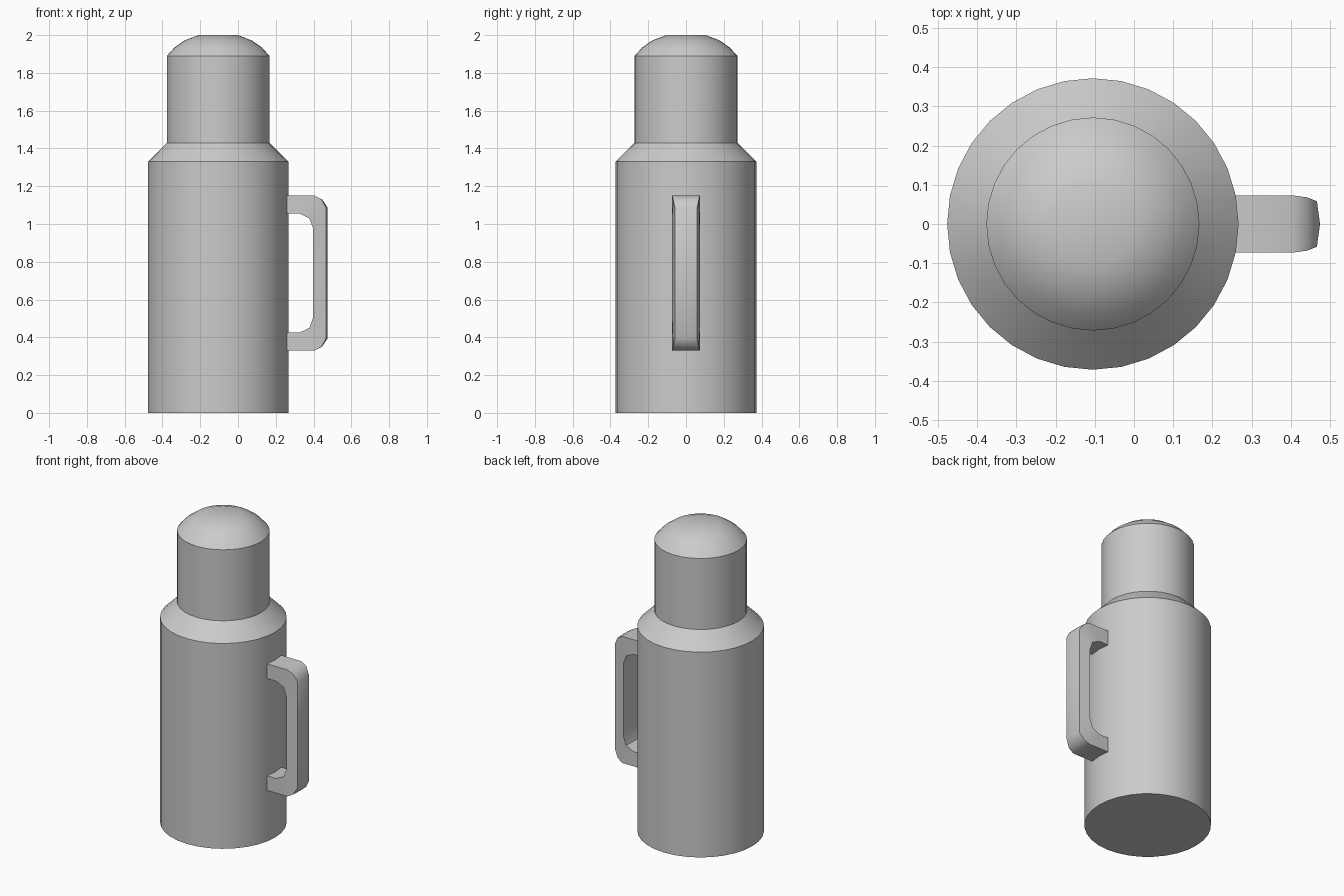
import bpy, bmesh, math

cube = bpy.data.objects.get("Cube")
if cube:
    bpy.data.objects.remove(cube, do_unlink=True)

AXIS_X = -0.105
SIDES = 32

grey = bpy.data.materials.new("plain grey")
grey.use_nodes = True
grey.diffuse_color = (0.6, 0.6, 0.6, 1)
grey.node_tree.nodes["Principled BSDF"].inputs["Base Color"].default_value = (0.6, 0.6, 0.6, 1)


def loft(name, rings, angle):
    """Bridge equal closed rings of points, cap both ends, shade smooth by angle."""
    bm = bmesh.new()
    loops = [[bm.verts.new(p) for p in ring] for ring in rings]
    for a, b in zip(loops, loops[1:]):
        n = len(a)
        for i in range(n):
            j = (i + 1) % n
            bm.faces.new((a[i], a[j], b[j], b[i]))
    bm.faces.new(loops[0])
    bm.faces.new(loops[-1])
    bmesh.ops.recalc_face_normals(bm, faces=bm.faces)
    mesh = bpy.data.meshes.new(name)
    bm.to_mesh(mesh)
    bm.free()
    mesh.materials.append(grey)
    obj = bpy.data.objects.new(name, mesh)
    bpy.context.collection.objects.link(obj)
    bpy.ops.object.select_all(action='DESELECT')
    obj.select_set(True)
    bpy.context.view_layer.objects.active = obj
    bpy.ops.object.shade_smooth_by_angle(angle=math.radians(angle))
    return obj


def circle(radius, z):
    steps = [2 * math.pi * i / SIDES for i in range(SIDES)]
    return [(AXIS_X + radius * math.cos(t), radius * math.sin(t), z) for t in steps]


# Bottle body with sloping shoulder
loft("bottle_body", [circle(r, z) for r, z in
                     [(0.372, 0), (0.372, 1.33), (0.272, 1.43)]], 30)

# Cup lid with domed top
loft("cup_lid", [circle(r, z) for r, z in
                 [(0.272, 1.43), (0.272, 1.89), (0.232, 1.934),
                  (0.178, 1.972), (0.104, 2.0)]], 30)

# Handle: inner x, inner z, outer x, outer z, outer half width, outward bulge
MID_Z = 0.74
HALF_WIDTH = 0.073
upper = [
    (0.25, 0.315, 0.25, 0.41, 0.073, 0),
    (0.325, 0.315, 0.405, 0.41, 0.073, 0),
    (0.378, 0.29, 0.442, 0.39, 0.068, 0.003),
    (0.398, 0.235, 0.467, 0.345, 0.058, 0.008),
]


def handle_ring(row, side):
    xi, zi, xo, zo, w, bulge = row
    inner, outer = MID_Z + side * zi, MID_Z + side * zo
    return [(xi, -HALF_WIDTH, inner), (xo, -w, outer), (xo + bulge, 0, outer),
            (xo, w, outer), (xi, HALF_WIDTH, inner)]


loft("handle", [handle_ring(r, 1) for r in upper]
     + [handle_ring(r, -1) for r in reversed(upper)], 35)
